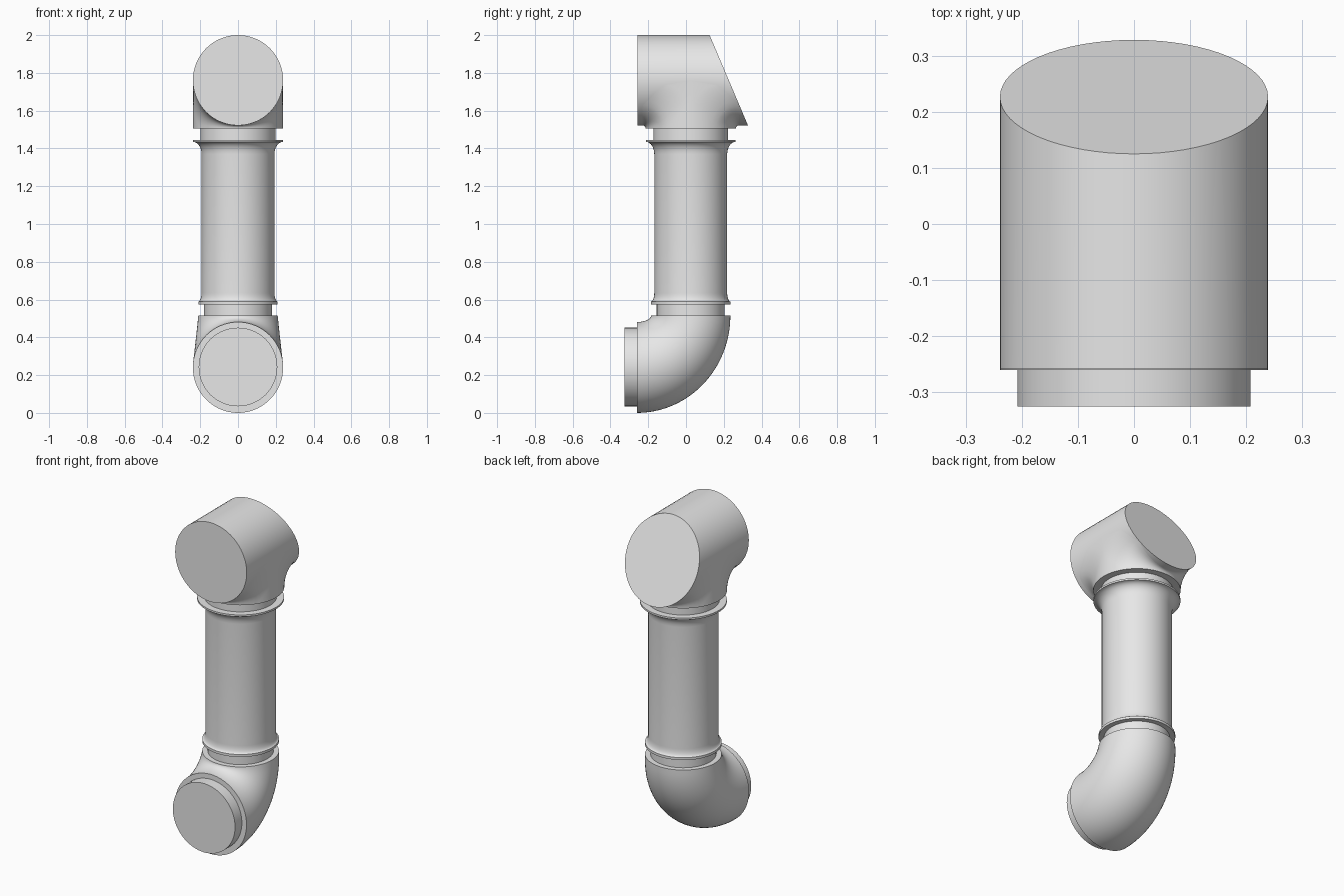
import bpy
from math import sin, cos, pi, sqrt, radians

if "Cube" in bpy.data.objects:
    bpy.data.objects.remove(bpy.data.objects["Cube"], do_unlink=True)

SEG = 64
PIPE_Y = 0.025            # axis of the upright pipe
HEAD_R, HEAD_Z = 0.239, 1.761
FRONT_Y = -0.258
NECK_Z = 1.505
ANGLES = [2 * pi * i / SEG for i in range(SEG)]

grey = bpy.data.materials.new("pipe grey")
grey.use_nodes = True
grey.diffuse_color = (0.8, 0.8, 0.8, 1)
grey.node_tree.nodes["Principled BSDF"].inputs["Base Color"].default_value = (0.8, 0.8, 0.8, 1)


def loft(name, rings, cap_start=True, cap_end=True):
    """Skin a list of equal-length rings and shade the result smooth."""
    n = len(rings[0])
    verts = [p for ring in rings for p in ring]
    faces = [(k * n + i, k * n + (i + 1) % n, (k + 1) * n + (i + 1) % n, (k + 1) * n + i)
             for k in range(len(rings) - 1) for i in range(n)]
    if cap_start:
        faces.append(tuple(reversed(range(n))))
    if cap_end:
        faces.append(tuple(range(len(verts) - n, len(verts))))
    mesh = bpy.data.meshes.new(name)
    mesh.from_pydata(verts, [], faces)
    mesh.materials.append(grey)
    obj = bpy.data.objects.new(name, mesh)
    bpy.context.collection.objects.link(obj)
    bpy.ops.object.select_all(action='DESELECT')
    obj.select_set(True)
    bpy.context.view_layer.objects.active = obj
    bpy.ops.object.mode_set(mode='EDIT')
    bpy.ops.mesh.select_all(action='SELECT')
    bpy.ops.mesh.normals_make_consistent(inside=False)
    bpy.ops.object.mode_set(mode='OBJECT')
    bpy.ops.object.shade_smooth_by_angle(angle=radians(35))
    return obj


def upright(name, profile):
    """Turn (radius, height) pairs around the upright axis."""
    return loft(name, [[(r * cos(a), PIPE_Y + r * sin(a), z) for a in ANGLES]
                       for r, z in profile])


def flare(r, z, dr, dz, steps=7):
    """Concave curve from the wall (r, z) out to (r + dr, z + dz)."""
    return [(r + dr * (1 - cos(t)), z + dz * sin(t))
            for t in (pi / 2 * k / steps for k in range(steps + 1))]


def slant(z):
    return 0.125 + 0.425 * (2 - z)


# Upright pipe with a flared rim at each end
lower_rim = list(reversed(flare(0.193, 0.635, 0.017, -0.045)))
upper_rim = flare(0.193, 1.37, 0.045, 0.065)
upright("upright_pipe", [(0.21, 0.575)] + lower_rim + upper_rim + [(0.238, 1.446)])

# Narrow collars between the pipe and its fittings
upright("lower_collar", [(0.18, 0.50), (0.18, 0.58)])
upright("upper_collar", [(0.198, 1.44), (0.198, 1.51)])

# Horizontal head, square at the front and slanted at the back
circle = [(HEAD_R * cos(a), HEAD_Z + HEAD_R * sin(a)) for a in ANGLES]
loft("head", [[(x, FRONT_Y, z) for x, z in circle],
              [(x, slant(z), z) for x, z in circle]])

# Neck under the head, blending outwards into it
columns = []
for i, a in enumerate(ANGLES):
    x, s = HEAD_R * cos(a), HEAD_R * sin(a)
    side = 0 if i % (SEG // 2) == 0 else (1 if s > 0 else -1)
    join = HEAD_Z - abs(s)
    f = min(join - NECK_Z, 0.12)
    column = [(x, PIPE_Y + s, NECK_Z)]
    for r, z in flare(0, join - f, f, f, 8):
        y = PIPE_Y + s + side * r
        column.append((x, max(FRONT_Y, min(y, slant(z))), z))
    columns.append(column)
loft("head_neck", [list(ring) for ring in zip(*columns)], cap_end=False)

# Elbow sweeping from the front opening up to the pipe
elbow = []
STEPS = 24
for k in range(STEPS + 1):
    t = pi / 2 * k / STEPS
    outer = (-0.26 + 0.495 * sin(t), 0.515 - 0.515 * cos(t))
    inner = (-0.26 + 0.075 * sin(t), 0.515 - 0.034 * cos(t))
    mid = [(o + i) / 2 for o, i in zip(outer, inner)]
    half = [(o - i) / 2 for o, i in zip(outer, inner)]
    width = 0.21 + 0.029 * cos(t)
    elbow.append([(width * cos(a), mid[0] + half[0] * sin(a), mid[1] + half[1] * sin(a))
                  for a in ANGLES])
loft("elbow", elbow)

# Round plug on the front opening
loft("front_plug", [[(0.208 * cos(a), y, 0.243 + 0.208 * sin(a)) for a in ANGLES]
                    for y in (-0.325, -0.25)])
